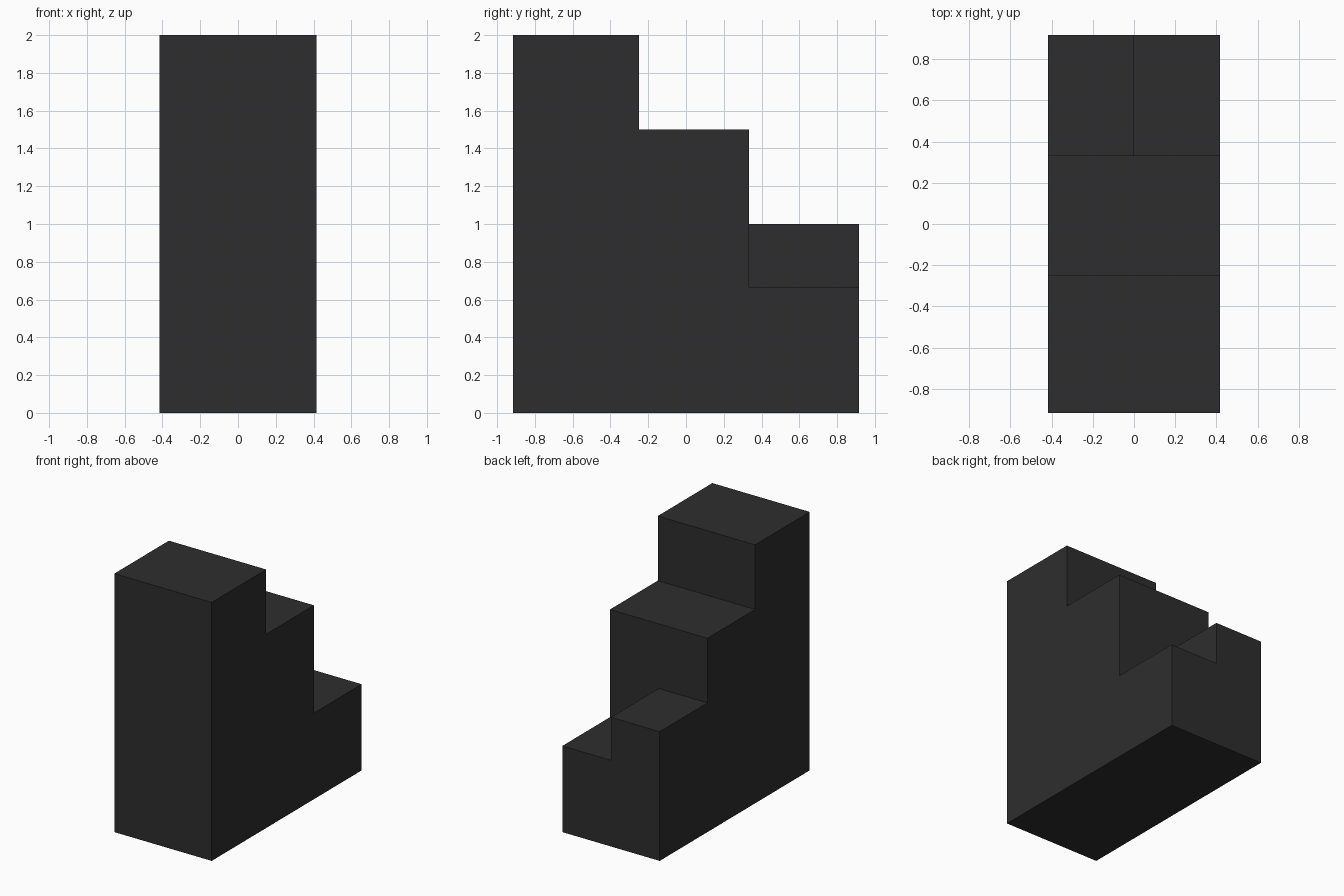
import bpy
import bmesh

if "Cube" in bpy.data.objects:
    bpy.data.objects.remove(bpy.data.objects["Cube"])

HALF_WIDTH = 5 / 12
DEPTH = 11 / 12

dark = bpy.data.materials.new("charcoal")
dark.diffuse_color = (0.027, 0.027, 0.027, 1)
dark.use_nodes = True
dark.node_tree.nodes["Principled BSDF"].inputs["Base Color"].default_value = dark.diffuse_color


def extrude_profile(name, points, x0, x1):
    """Extrude a (y, z) outline from x0 to x1 into a closed solid."""
    bm = bmesh.new()
    face = bm.faces.new([bm.verts.new((x0, y, z)) for y, z in points])
    ext = bmesh.ops.extrude_face_region(bm, geom=[face])
    verts = [g for g in ext["geom"] if isinstance(g, bmesh.types.BMVert)]
    bmesh.ops.translate(bm, verts=verts, vec=(x1 - x0, 0, 0))
    bmesh.ops.recalc_face_normals(bm, faces=bm.faces)
    mesh = bpy.data.meshes.new(name)
    bm.to_mesh(mesh)
    bm.free()
    mesh.materials.append(dark)
    obj = bpy.data.objects.new(name, mesh)
    bpy.context.collection.objects.link(obj)
    return obj


# Stepped body: three treads descending towards the back
body = extrude_profile("stepped_block", [
    (-DEPTH, 0), (DEPTH, 0), (DEPTH, 1), (1 / 3, 1),
    (1 / 3, 1.5), (-0.25, 1.5), (-0.25, 2), (-DEPTH, 2),
], -HALF_WIDTH, HALF_WIDTH)

# Notch lowering the right half of the last step
notch = extrude_profile("notch_cutter", [
    (1 / 3, 2 / 3), (1.2, 2 / 3), (1.2, 1.2), (1 / 3, 1.2),
], 0, 0.7)
cut = body.modifiers.new("notch", "BOOLEAN")
cut.operation = "DIFFERENCE"
cut.solver = "EXACT"
cut.object = notch

# Apply the cut and remove the cutter
bpy.context.view_layer.objects.active = body
body.select_set(True)
bpy.ops.object.modifier_apply(modifier=cut.name)
bpy.data.objects.remove(notch)
